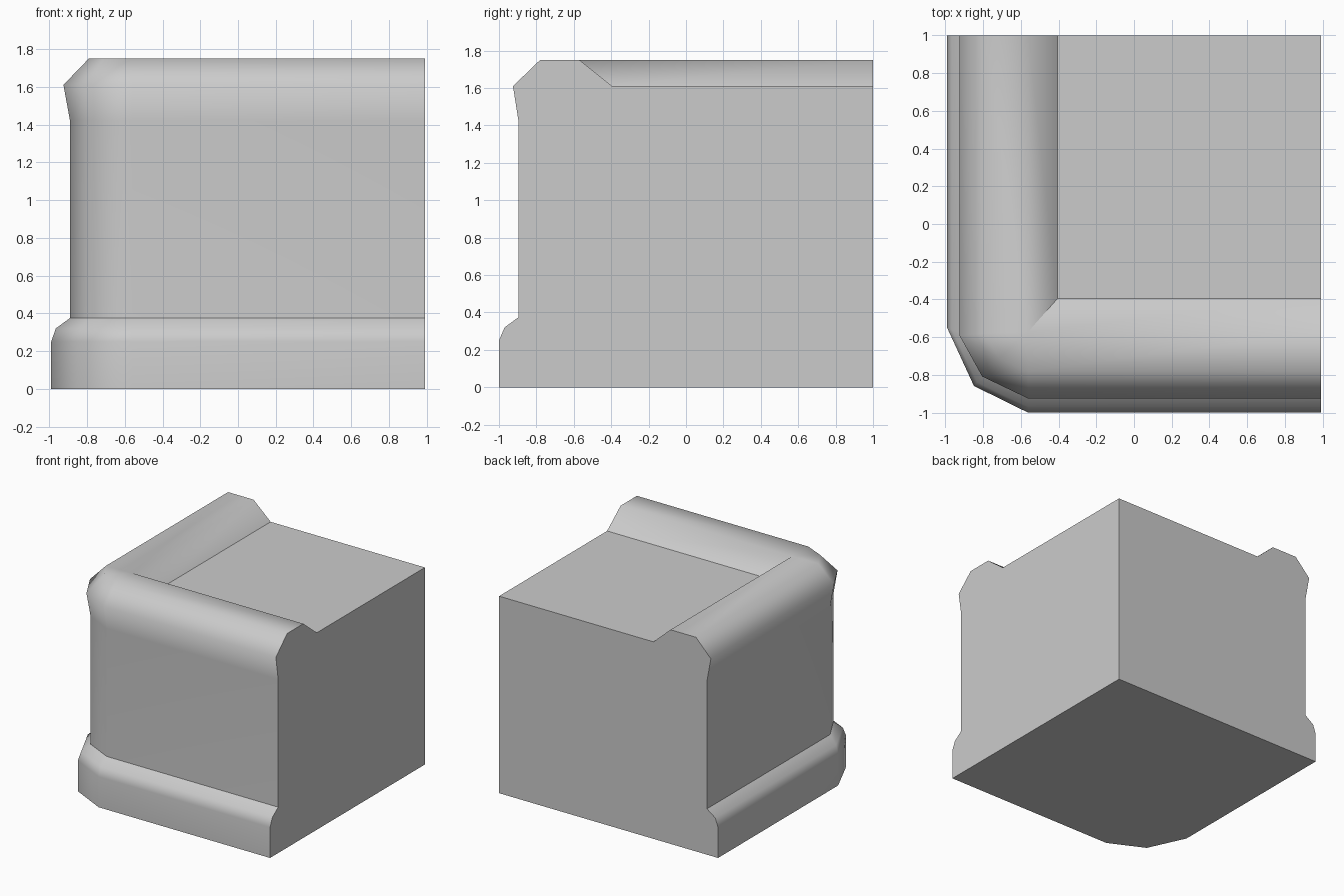
import bpy, bmesh

cube = bpy.data.objects.get("Cube")
if cube:
    bpy.data.objects.remove(cube)

stone = bpy.data.materials.new("stone_grey")
stone.use_nodes = True
stone.diffuse_color = (0.6, 0.6, 0.6, 1)
stone.node_tree.nodes["Principled BSDF"].inputs["Base Color"].default_value = (0.6, 0.6, 0.6, 1)

RIGHT, BACK = 0.99, 1.0
CX, CY = -0.56, -0.57          # plan centre of the rounded corner

# Moulding profile: side x, front y, height, where the side starts to turn
profile = [
    (-0.99, -1.00, 0.00, -0.55),
    (-0.99, -1.00, 0.25, -0.55),
    (-0.965, -0.97, 0.32, -0.56),
    (-0.89, -0.895, 0.375, -0.59),
    (-0.89, -0.895, 1.42, -0.59),
    (-0.925, -0.925, 1.61, -0.59),
    (-0.79, -0.78, 1.75, -0.58),
    (CX, CY, 1.75, CY),
    (-0.405, -0.395, 1.61, CY),
]
SHARP_ROWS = (3, 8)            # plinth top and inner foot of the rim


def ring(bm, x, y, z, turn):
    """One profile level swept round the corner, from back to right."""
    if x < CX:
        corner = [(x, turn), (CX + 0.67 * (x - CX), CY + 0.67 * (y - CY)), (CX, y)]
    else:
        corner = [(x, y)] * 3
    plan = [(x, BACK)] + corner + [(RIGHT, y)]
    return [bm.verts.new((px, py, z)) for px, py in plan]


bm = bmesh.new()
rows = [ring(bm, *p) for p in profile]
base = bm.verts.new((RIGHT, BACK, 0))
top = bm.verts.new((RIGHT, BACK, profile[-1][2]))

# Swept moulding
for a, b in zip(rows, rows[1:]):
    for i in range(4):
        bm.faces.new((a[i], a[i + 1], b[i + 1], b[i]))

# Floor, inner top and the two plain cut sides
flats = [
    bm.faces.new(rows[0][::-1] + [base]),
    bm.faces.new([rows[-1][0], rows[-1][2], rows[-1][4], top]),
    bm.faces.new([r[4] for r in rows] + [top, base]),
    bm.faces.new([r[0] for r in rows][::-1] + [base, top]),
]

# Smooth shading with creases at the flats, plinth top and inner mitre
for f in bm.faces:
    f.smooth = f not in flats
for f in flats:
    for e in f.edges:
        e.smooth = False
for k in SHARP_ROWS:
    for u, v in zip(rows[k], rows[k][1:]):
        e = bm.edges.get((u, v))
        if e:
            e.smooth = False
for i in (1, 2, 3):
    bm.edges.get((rows[-2][i], rows[-1][i])).smooth = False

bmesh.ops.remove_doubles(bm, verts=bm.verts, dist=0.0005)
bmesh.ops.recalc_face_normals(bm, faces=bm.faces)
mesh = bpy.data.meshes.new("corner_block")
bm.to_mesh(mesh)
bm.free()
mesh.materials.append(stone)
block = bpy.data.objects.new("corner_block", mesh)
bpy.context.collection.objects.link(block)

# Keep the long straight runs evenly shaded
weighted = block.modifiers.new("even_shading", 'WEIGHTED_NORMAL')
weighted.keep_sharp = True
